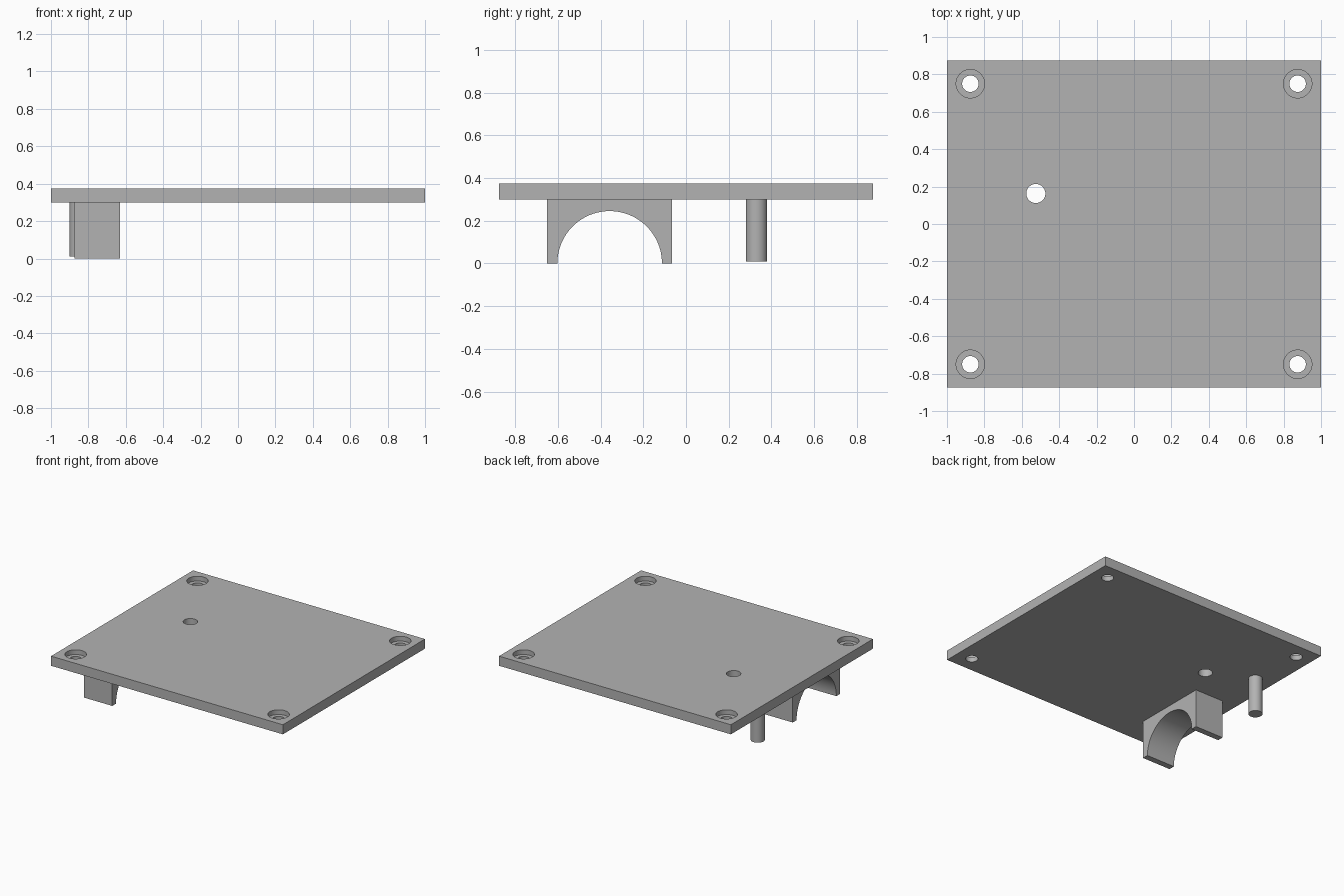
import bpy, bmesh, math

if "Cube" in bpy.data.objects:
    bpy.data.objects.remove(bpy.data.objects["Cube"])

SEGS = 48
grey = bpy.data.materials.new("plain_grey")
grey.diffuse_color = (0.45, 0.45, 0.45, 1)
grey.use_nodes = True
grey.node_tree.nodes["Principled BSDF"].inputs["Base Color"].default_value = grey.diffuse_color


def finish(obj):
    obj.data.materials.clear()
    obj.data.materials.append(grey)
    bpy.ops.object.select_all(action='DESELECT')
    obj.select_set(True)
    bpy.context.view_layer.objects.active = obj
    bpy.ops.object.shade_smooth_by_angle(angle=math.radians(30))


def cylinder(name, x, y, radius, z0, z1):
    bpy.ops.mesh.primitive_cylinder_add(vertices=SEGS, radius=radius, depth=z1 - z0,
                                        location=(x, y, (z0 + z1) / 2))
    obj = bpy.context.object
    obj.name = name
    return obj


def cut(target, cutter):
    mod = target.modifiers.new("cut", 'BOOLEAN')
    mod.operation = 'DIFFERENCE'
    mod.solver = 'EXACT'
    mod.object = cutter
    bpy.context.view_layer.objects.active = target
    bpy.ops.object.modifier_apply(modifier=mod.name)
    bpy.data.objects.remove(cutter, do_unlink=True)


# Flat cover plate
bpy.ops.mesh.primitive_cube_add(size=1, location=(0, 0, 0.3375))
plate = bpy.context.object
plate.name = "cover_plate"
plate.scale = (2, 1.75, 0.075)
bpy.ops.object.transform_apply(location=False, rotation=False, scale=True)

# Counterbored screw holes in the corners
for sx in (-1, 1):
    for sy in (-1, 1):
        cut(plate, cylinder("screw_hole", sx * 0.875, sy * 0.75, 0.044, 0.2, 0.5))
        cut(plate, cylinder("counterbore", sx * 0.875, sy * 0.75, 0.076, 0.338, 0.5))

# Single plain through hole
cut(plate, cylinder("through_hole", -0.525, 0.163, 0.051, 0.2, 0.5))
finish(plate)

# Arched saddle under the plate: profile in y/z, extruded along x
yc, r, half = -0.3575, 0.245, 0.2925
profile = [(yc + half, 0), (yc + half, 0.3), (yc - half, 0.3), (yc - half, 0)]
profile += [(yc - r * math.cos(math.pi * i / SEGS), r * math.sin(math.pi * i / SEGS))
            for i in range(SEGS + 1)]
bm = bmesh.new()
face = bm.faces.new([bm.verts.new((-0.875, y, z)) for y, z in profile])
ext = bmesh.ops.extrude_face_region(bm, geom=[face])
bmesh.ops.translate(bm, vec=(0.245, 0, 0),
                    verts=[v for v in ext["geom"] if isinstance(v, bmesh.types.BMVert)])
bmesh.ops.recalc_face_normals(bm, faces=bm.faces)
mesh = bpy.data.meshes.new("arched_saddle")
bm.to_mesh(mesh)
bm.free()
saddle = bpy.data.objects.new("arched_saddle", mesh)
bpy.context.collection.objects.link(saddle)
finish(saddle)

# Round post under the plate
finish(cylinder("post", -0.85, 0.33, 0.05, 0.01, 0.3))
